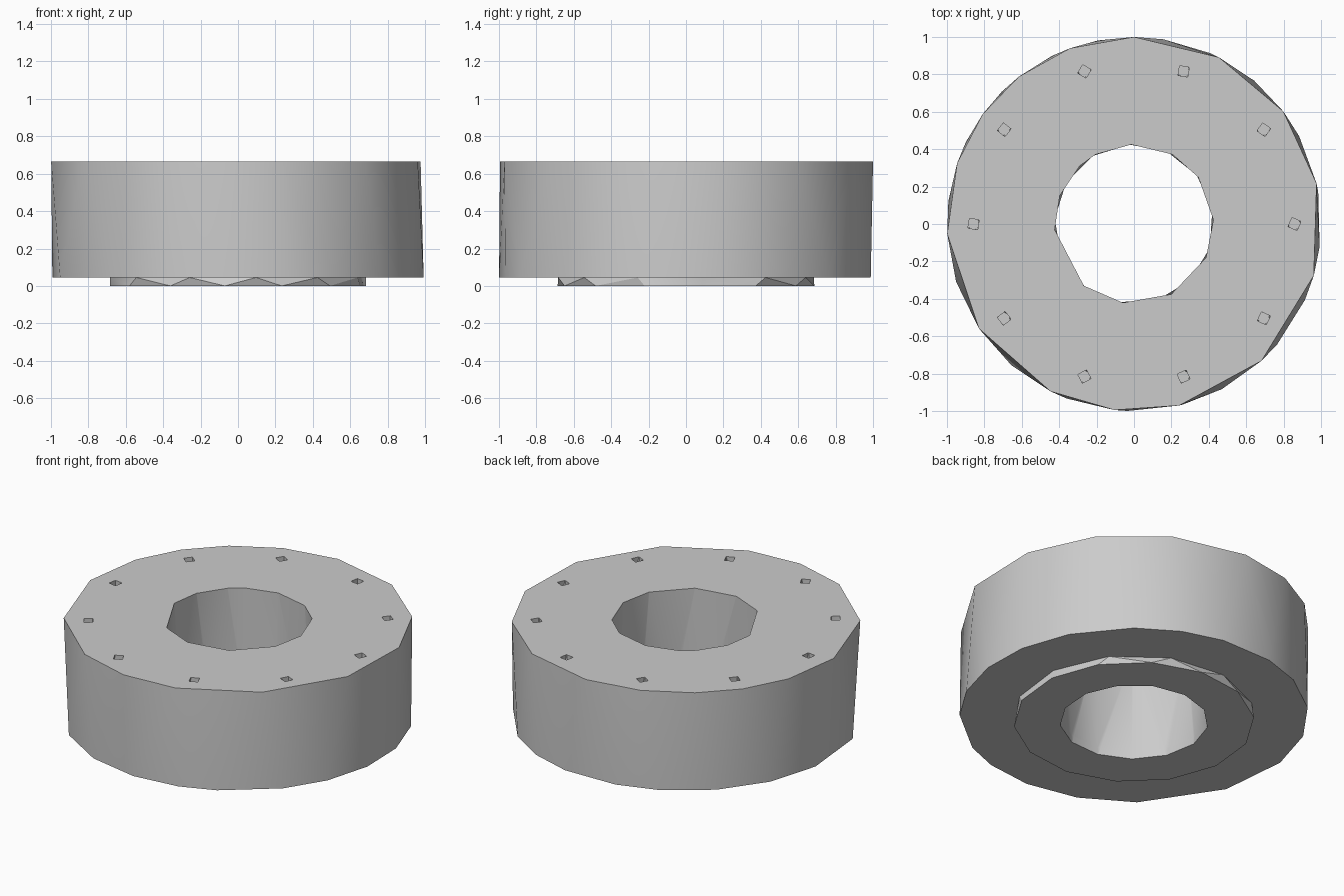
import bpy, bmesh, math, random

random.seed(4)
if "Cube" in bpy.data.objects:
    bpy.data.objects.remove(bpy.data.objects["Cube"])

# Single plain grey
grey = bpy.data.materials.new("plain_grey")
grey.use_nodes = True
grey.diffuse_color = (0.6, 0.6, 0.6, 1)
grey.node_tree.nodes["Principled BSDF"].inputs["Base Color"].default_value = grey.diffuse_color

TOP, STEP = 0.665, 0.045


def even(sides, start=0):
    return [start + i * 360 / sides for i in range(sides)]


def ring(angles, radius, z, cx=0, cy=0):
    return [(cx + radius * math.cos(math.radians(a)),
             cy + radius * math.sin(math.radians(a)), z) for a in angles]


def add_hull(bm, points):
    """Convex solid through two uneven rings, with flat caps merged."""
    verts = [bm.verts.new(p) for p in points]
    bmesh.ops.convex_hull(bm, input=verts)
    bmesh.ops.dissolve_limit(bm, angle_limit=math.radians(0.5), verts=bm.verts[:], edges=bm.edges[:])
    bmesh.ops.recalc_face_normals(bm, faces=bm.faces[:])


def make_object(name, solids):
    bm = bmesh.new()
    for points in solids:
        add_hull(bm, points)
    mesh = bpy.data.meshes.new(name)
    bm.to_mesh(mesh)
    bm.free()
    mesh.materials.append(grey)
    obj = bpy.data.objects.new(name, mesh)
    bpy.context.collection.objects.link(obj)
    return obj


def cut(obj, cutter):
    mod = obj.modifiers.new("cut", "BOOLEAN")
    mod.operation = "DIFFERENCE"
    mod.solver = "EXACT"
    mod.object = cutter
    bpy.context.view_layer.objects.active = obj
    bpy.ops.object.modifier_apply(modifier=mod.name)


# Main ring: uneven facets at the rims
top_rim = [12.5, 37, 63, 90, 110, 128, 144, 161, 183, 214, 243.5, 264, 284, 313, 344]
low_rim = [10, 28, 50, 66, 81, 101, 116, 135, 154, 173, 198, 229, 249, 268, 285, 298, 320, 336, 353]
body = make_object("main_ring", [ring(top_rim, 1, TOP) + ring(low_rim, 1, STEP)])

# Lower collar
collar = make_object("lower_collar", [ring(even(14, 7), 0.69, 0) + ring(even(12, 8), 0.69, STEP)])

# Central bore through both parts
bore_top = [3, 36, 61, 92, 119, 133, 159, 184, 231, 262, 298, 335]
bore = make_object("bore_cutter", [ring(bore_top, 0.425, TOP + 0.01) + ring(even(13, 10), 0.425, -0.01)])

# Ten small blind holes around the top
holes = []
for a in even(10):
    cx, cy, _ = ring([a], 0.858, 0)[0]
    twist = random.uniform(0, 90)
    holes.append(ring(even(4, twist), 0.036, TOP + 0.02, cx, cy)
                 + ring(even(5, twist + 20), 0.036, TOP - 0.2, cx, cy))
bolt_holes = make_object("hole_cutter", holes)

cut(body, bore)
cut(collar, bore)
cut(body, bolt_holes)
for cutter in (bore, bolt_holes):
    bpy.data.objects.remove(cutter)

# Smooth walls, crisp rims
bpy.ops.object.select_all(action="DESELECT")
for obj in (body, collar):
    obj.select_set(True)
bpy.context.view_layer.objects.active = body
bpy.ops.object.shade_smooth_by_angle(angle=math.radians(30))
